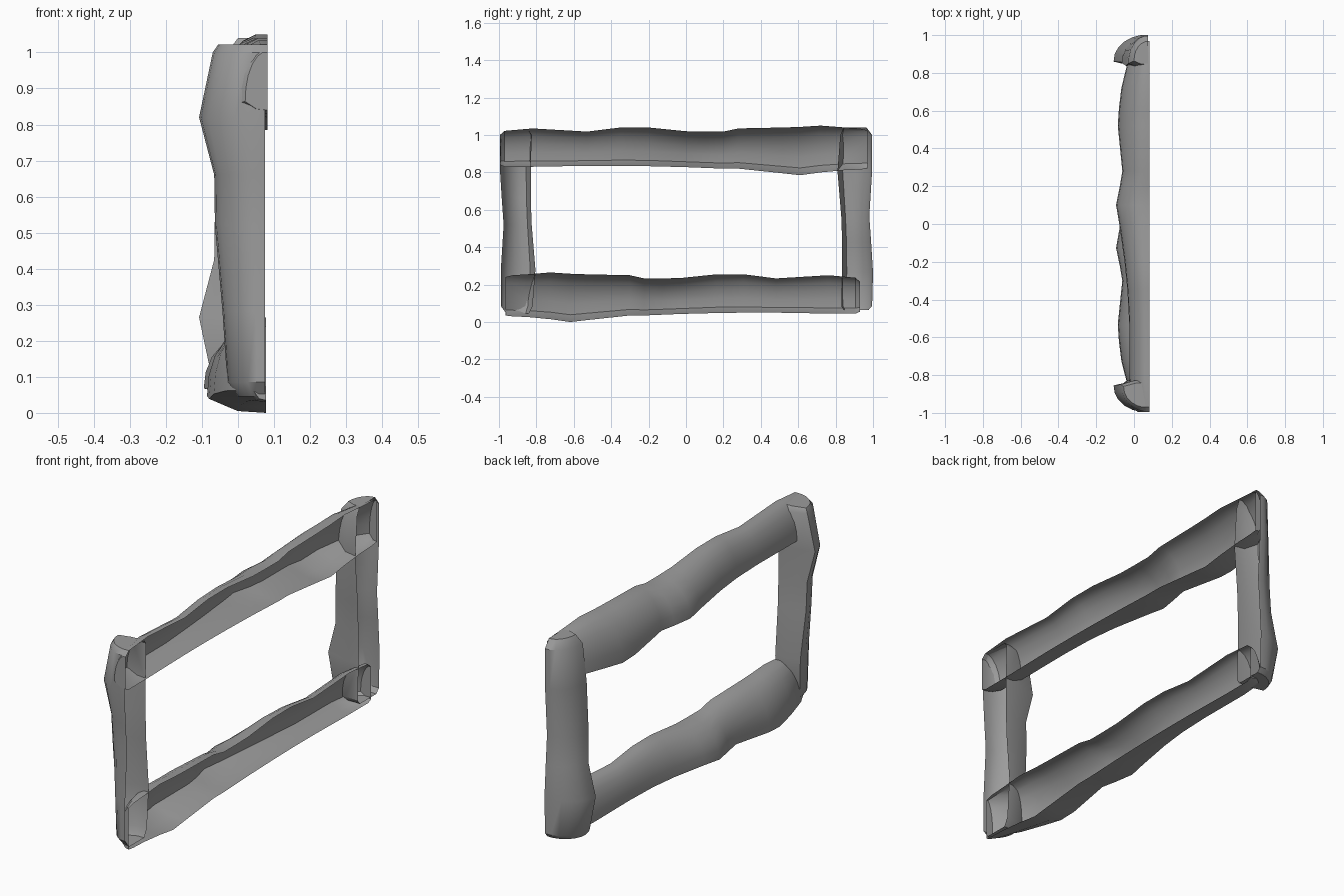
import bpy, bmesh, math

if "Cube" in bpy.data.objects:
    bpy.data.objects.remove(bpy.data.objects["Cube"])

# Open-backed log cross-section: (fraction across from lip side, fraction of depth)
SECTION = [(0, 0), (.02, .5), (.15, 1), (.38, .97), (.6, .87),
           (.8, .68), (.93, .46), (1, .22), (1, 0)]

# Stations: position along, lip edge, far edge, deepest x
RAIL = [(-.995, .84, 1.0, .02), (-.97, .83, 1.022, -.01), (-.82, .83, 1.035, -.025),
        (-.53, .835, 1.018, -.025), (-.35, .835, 1.04, -.035), (-.2, .833, 1.04, -.05),
        (0, .828, 1.02, -.078), (.1, .824, 1.018, -.095), (.2, .82, 1.018, -.075),
        (.28, .82, 1.035, -.062), (.52, .795, 1.04, -.086), (.61, .785, 1.043, -.08),
        (.72, .8, 1.05, -.067), (.85, .812, 1.04, -.035), (.93, .815, 1.035, .005),
        (.97, .82, 1.025, .04)]
POST = [(.045, -.835, -.955, .0), (.085, -.815, -.985, -.03), (.28, -.8, -.985, -.043),
        (.52, -.82, -.97, -.064), (.66, -.825, -.98, -.066), (.82, -.825, -.99, -.108),
        (1.0, -.82, -.985, -.07), (1.022, -.835, -.965, -.055)]

GREY = bpy.data.materials.new("dark_grey")
GREY.diffuse_color = (.33, .33, .33, 1)
GREY.use_nodes = True
GREY.node_tree.nodes["Principled BSDF"].inputs["Base Color"].default_value = GREY.diffuse_color


def shell_log(name, stations, place, front):
    """Loft the open section through the stations and cap both ends."""
    bm = bmesh.new()
    rings = []
    for t, lo, hi, back in stations:
        rings.append([bm.verts.new(place(front + (back - front) * g, lo + (hi - lo) * f, t))
                      for f, g in SECTION])
    for a, b in zip(rings, rings[1:]):
        for i in range(len(SECTION) - 1):
            bm.faces.new((a[i], a[i + 1], b[i + 1], b[i]))
    for ring in (rings[0], rings[-1]):
        bm.faces.new(ring)
    bmesh.ops.recalc_face_normals(bm, faces=bm.faces)
    # An open shell: its outer wall must face away from the opening
    if sum(f.normal.x * f.calc_area() for f in bm.faces) > 0:
        bmesh.ops.reverse_faces(bm, faces=bm.faces)
    mesh = bpy.data.meshes.new(name)
    bm.to_mesh(mesh)
    bm.free()
    mesh.materials.append(GREY)
    ob = bpy.data.objects.new(name, mesh)
    bpy.context.collection.objects.link(ob)
    bpy.context.view_layer.objects.active = ob
    ob.select_set(True)
    bpy.ops.object.shade_smooth_by_angle(angle=math.radians(35))
    ob.select_set(False)


# Long rails: the lower one is the upper one mirrored end for end
shell_log("top_log", RAIL, lambda x, c, t: (x, t, c), .082)
shell_log("bottom_log", RAIL, lambda x, c, t: (x, -.965 * t - .03, c - .785), .078)

# Short posts: one is the other turned upside down
shell_log("left_log", POST, lambda x, c, t: (x, c - .005, t), .075)
shell_log("right_log", POST, lambda x, c, t: (x, .01 - c, 1.085 - t), .075)
